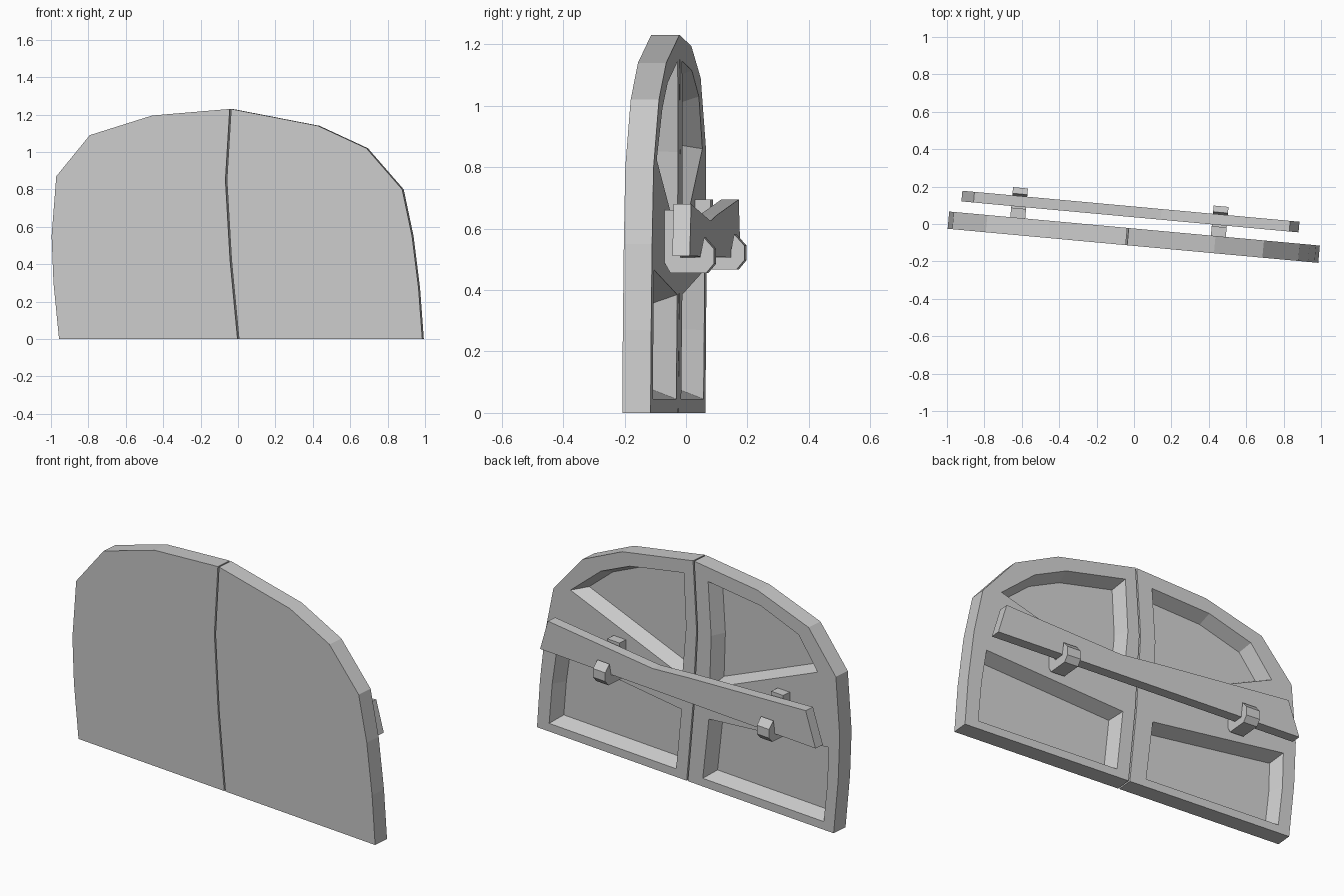
import bpy, bmesh, math
from mathutils import Vector

if "Cube" in bpy.data.objects:
    bpy.data.objects.remove(bpy.data.objects["Cube"])

TURN = math.radians(-5.25)      # whole door is turned slightly about z
FRONT, BACK = -0.1165, -0.024   # local depth of the leaf faces


def prism(name, a, b, d0, d1, axis='Y'):
    """Solid between profile a at depth d0 and profile b at depth d1."""
    bm = bmesh.new()
    put = (lambda p, d: (p[0], d, p[1])) if axis == 'Y' else (lambda p, d: (d, p[0], p[1]))
    va = [bm.verts.new(put(p, d0)) for p in a]
    vb = [bm.verts.new(put(p, d1)) for p in b]
    bm.faces.new(va)
    bm.faces.new(vb[::-1])
    n = len(a)
    for i in range(n):
        j = (i + 1) % n
        bm.faces.new((va[j], va[i], vb[i], vb[j]))
    bmesh.ops.recalc_face_normals(bm, faces=bm.faces)
    mesh = bpy.data.meshes.new(name)
    bm.to_mesh(mesh)
    bm.free()
    ob = bpy.data.objects.new(name, mesh)
    bpy.context.collection.objects.link(ob)
    ob.rotation_euler.z = TURN
    return ob


def inset(pts, t):
    """Mitred inward offset of a polygon."""
    P = [Vector(p) for p in pts]
    n = len(P)
    area = sum(P[i].x * P[(i + 1) % n].y - P[(i + 1) % n].x * P[i].y for i in range(n))
    s = 1 if area > 0 else -1
    out = []
    for i in range(n):
        e0 = (P[i] - P[i - 1]).normalized()
        e1 = (P[(i + 1) % n] - P[i]).normalized()
        n0, n1 = Vector((-e0.y, e0.x)) * s, Vector((-e1.y, e1.x)) * s
        out.append(P[i] + (n0 + n1) * (t / (1 + n0.dot(n1))))
    return out


def leaf(name, outline, panels):
    ob = prism(name, outline, outline, FRONT, BACK)
    for k, p in enumerate(panels):
        # tapered cutter sinks a panel into the back
        cut = prism("%s_panel_cutter_%d" % (name, k), inset(p, -0.008), inset(p, 0.03),
                    BACK + 0.02, BACK - 0.075)
        cut.hide_render = True
        mod = ob.modifiers.new("panel", 'BOOLEAN')
        mod.operation, mod.solver, mod.object = 'DIFFERENCE', 'EXACT', cut
        bpy.context.view_layer.objects.active = ob
        bpy.context.view_layer.update()
        bpy.ops.object.modifier_apply(modifier=mod.name)
        bpy.data.objects.remove(cut)


# door leaves meeting at a crooked seam
seam = [(0.012, 0), (-0.028, 0.42), (-0.053, 0.85), (-0.03, 1.23)]
left = [(-0.45, 1.195), (-0.785, 1.09), (-0.965, 0.87), (-0.99, 0.55), (-0.98, 0.3), (-0.95, 0)]
right = [(0.44, 1.14), (0.70, 1.02), (0.892, 0.80), (0.945, 0.55), (0.98, 0.27), (1.0, 0)]

leaf("left_door_leaf", [(x - 0.004, z) for x, z in seam] + left, [
    [(-0.09, 0.045), (-0.13, 0.385), (-0.915, 0.465), (-0.91, 0.27), (-0.885, 0.045)],
    [(-0.135, 0.56), (-0.145, 0.85), (-0.125, 1.145), (-0.47, 1.115), (-0.72, 1.03), (-0.845, 0.86)]])
leaf("right_door_leaf", [(x + 0.004, z) for x, z in seam] + right, [
    [(0.085, 0.045), (0.05, 0.385), (0.87, 0.465), (0.9, 0.27), (0.92, 0.045)],
    [(0.045, 0.57), (0.02, 0.85), (0.035, 1.145), (0.39, 1.075), (0.58, 0.99), (0.78, 0.825)]])

# barring beam, worn down in the middle
beam = [(-0.93, 0.505), (0.88, 0.511), (0.83, 0.68), (0.14, 0.625), (-0.1, 0.645), (-0.865, 0.695)]
prism("bar_beam", beam, beam, 0.036, 0.093)

# hooks that carry the beam: back plate, cradle and upturned tip
for name, u, low, top in (("left_hook", -0.622, 0.467, 0.694), ("right_hook", 0.455, 0.456, 0.66)):
    prof = [(0, top), (0, low + 0.035), (0.02, low), (0.138, low), (0.163, low + 0.03),
            (0.163, low + 0.078), (0.13, low + 0.115), (0.117, low + 0.05), (0.053, low + 0.05), (0.053, top)]
    prof = [(d + BACK - 0.002, z) for d, z in prof]
    prism(name, prof, prof, u - 0.04, u + 0.04, 'X')
